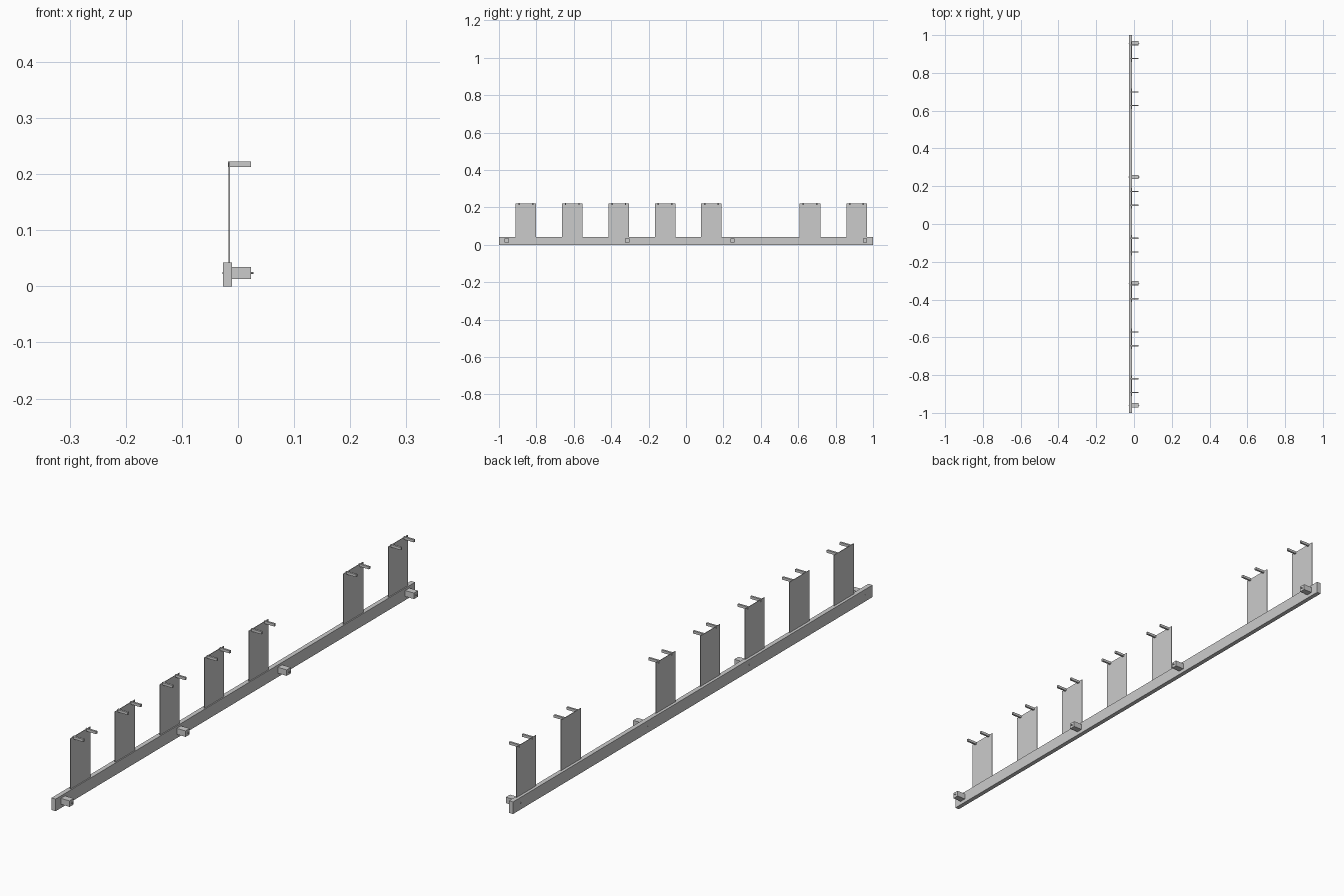
import bpy, math

if "Cube" in bpy.data.objects:
    bpy.data.objects.remove(bpy.data.objects["Cube"])

def box(name, x, y, z):
    """Box from (min, max) ranges on each axis."""
    bpy.ops.mesh.primitive_cube_add(
        size=1, location=[(r[0] + r[1]) / 2 for r in (x, y, z)])
    ob = bpy.context.object
    ob.name = name
    ob.scale = [r[1] - r[0] for r in (x, y, z)]
    bpy.ops.object.transform_apply(location=False, rotation=False, scale=True)
    return ob

def around(c, half):
    return (c - half, c + half)

# Long rail
box("rail", (-0.0265, -0.0105), (-1, 1), (0, 0.0425))

# Thin upright panels, slotted into the rail, each with two pegs at the top
for c in (-0.856, -0.608, -0.359, -0.112, 0.136, 0.663, 0.912):
    box("panel", (-0.0165, -0.0145), around(c, 0.055), (0.03, 0.2205))
    for s in (-1, 1):
        box("peg", (-0.0175, 0.0235), around(c + s * 0.036, 0.0035), (0.213, 0.222))

# Spacer blocks with a screw running through block and rail
for c in (-0.959, -0.314, 0.249, 0.957):
    box("spacer_block", (-0.0105, 0.0235), around(c, 0.0115), (0.013, 0.034))
    bpy.ops.mesh.primitive_cylinder_add(
        vertices=12, radius=0.002, depth=0.056, location=(0, c, 0.0235),
        rotation=(0, math.pi / 2, 0))
    bpy.context.object.name = "screw"
    bpy.ops.object.shade_smooth_by_angle()
